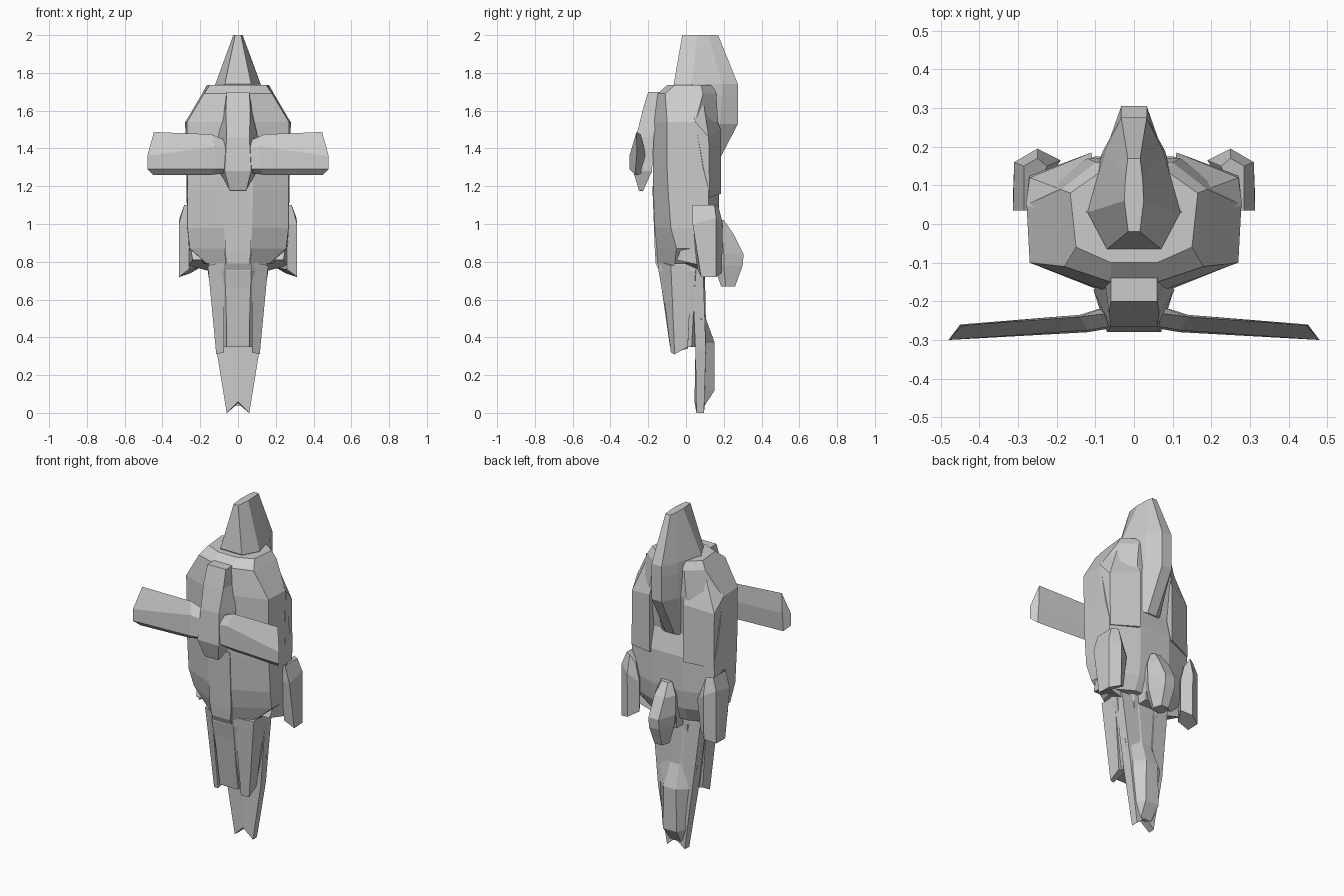
import bpy, bmesh
from mathutils import Vector


def skin(name, rings, mirror=False):
    """Skin equal-sized rings of 3D points, cap both ends."""
    bm = bmesh.new()
    for side in ((1, -1) if mirror else (1,)):
        vs = [[bm.verts.new((x * side, y, z)) for x, y, z in r] for r in rings]
        n = len(vs[0])
        for a, b in zip(vs, vs[1:]):
            for i in range(n):
                j = (i + 1) % n
                bm.faces.new((a[i], a[j], b[j], b[i]))
        bm.faces.new(vs[0])
        bm.faces.new(vs[-1])
    bmesh.ops.remove_doubles(bm, verts=bm.verts, dist=0.0005)
    bmesh.ops.recalc_face_normals(bm, faces=bm.faces)
    me = bpy.data.meshes.new(name)
    bm.to_mesh(me)
    bm.free()
    ob = bpy.data.objects.new(name, me)
    bpy.context.collection.objects.link(ob)
    return ob


def hull_loft(name, sections):
    """Loft (z, half outline) sections, front to back, mirrored over x = 0."""
    rings = []
    for z, half in sections:
        full = list(half) + [(-x, y) for x, y in reversed(half) if x > 0]
        rings.append([(x, y, z) for x, y in full])
    return skin(name, rings)


# Main faceted hull
hull_loft("hull", [
    (1.735, [(.06, -.10), (.15, -.06), (.165, .08), (.08, .14)]),
    (1.69, [(.06, -.15), (.18, -.11), (.19, .09), (.10, .16)]),
    (1.54, [(.075, -.172), (.27, -.10), (.278, .05), (.12, .17)]),
    (1.30, [(.08, -.175), (.268, -.10), (.275, .09), (.11, .14)]),
    (1.18, [(.08, -.173), (.268, -.095), (.272, .12), (.10, .175)]),
    (0.98, [(.075, -.165), (.268, -.08), (.27, .12), (.10, .175)]),
    (0.87, [(.07, -.155), (.255, -.05), (.262, .10), (.10, .16)]),
    (0.79, [(.065, -.15), (.165, -.06), (.20, .07), (.10, .13)]),
])

# Dorsal fin tower, swelling backwards and ending in an overhang
hull_loft("fin_tower", [
    (2.00, [(.015, -.02), (.025, .06), (.022, .12), (.016, .17)]),
    (1.74, [(.07, -.065), (.12, .03), (.075, .19), (.033, .275)]),
    (1.68, [(.07, -.03), (.12, .05), (.08, .19), (.033, .275)]),
    (1.53, [(.07, .0), (.12, .08), (.08, .18), (.033, .275)]),
    (1.29, [(.05, .03), (.09, .10), (.06, .14), (.03, .15)]),
])

# Shoulder blocks at the root of the fin
skin("shoulder_block", [
    [(.10, .10, 1.70), (.19, .09, 1.66), (.20, .02, 1.66), (.12, .03, 1.74)],
    [(.11, .185, 1.50), (.27, .12, 1.46), (.28, .05, 1.54), (.12, .03, 1.54)],
    [(.11, .185, 1.16), (.27, .125, 1.14), (.27, .05, 1.14), (.12, .03, 1.14)],
], True)

# Tapered lower neck and its side rails
hull_loft("lower_neck", [
    (.85, [(.065, -.15), (.15, -.07), (.16, .05), (.08, .10)]),
    (.75, [(.07, -.145), (.155, -.06), (.16, .05), (.08, .10)]),
    (.35, [(.055, -.075), (.09, -.03), (.10, .03), (.06, .07)]),
])
skin("neck_rail", [
    [(.075, -.14, .80), (.16, -.08, .78), (.16, .03, .78), (.08, .03, .80)],
    [(.075, -.08, .32), (.115, -.06, .31), (.115, .01, .35), (.08, .01, .34)],
], True)
hull_loft("chest_panel", [
    (1.20, [(.07, -.178), (.07, -.12)]),
    (.86, [(.07, -.165), (.07, -.10)]),
    (.79, [(.06, -.16), (.06, -.10)]),
    (.75, [(.065, -.142), (.065, -.09)]),
    (.35, [(.06, -.085), (.06, -.03)]),
])

# Beak plate: two prongs at the tip, notch between them
skin("beak_plate", [
    [(x * s, y, z) for x, y, z, s in q] for q in (
        [(0, .03, .78, 1), (.16, .03, .78, 1), (.16, .09, .78, 1), (0, .10, .78, 1)],
        [(0, .05, .34, 1), (.115, .05, .34, 1), (.11, .105, .34, 1), (0, .105, .34, 1)],
        [(0, .045, .06, 1), (.06, .055, .0, 1), (.058, .095, .0, 1), (0, .10, .05, 1)])
], True)
hull_loft("beak_ridge", [
    (.74, [(.13, .06), (.05, .10)]),
    (.50, [(.13, .08), (.03, .105)]),
    (.37, [(.11, .09), (.04, .152)]),
    (.12, [(.07, .09), (.045, .152)]),
    (.04, [(.05, .08), (.035, .10)]),
])

# Front hub and the two wings
hull_loft("wing_hub", [
    (1.70, [(.06, -.20), (.06, -.14)]),
    (1.60, [(.065, -.23), (.075, -.15)]),
    (1.46, [(.06, -.265), (.105, -.17)]),
    (1.28, [(.07, -.28), (.10, -.18)]),
    (1.18, [(.045, -.25), (.045, -.225)]),
    (1.175, [(.04, -.245), (.04, -.23)]),
])
skin("wing", [
    [(.06, -.23, 1.44), (.06, -.265, 1.40), (.06, -.27, 1.29), (.06, -.235, 1.27), (.06, -.21, 1.35)],
    [(.14, -.24, 1.475), (.12, -.275, 1.41), (.12, -.28, 1.29), (.14, -.25, 1.26), (.14, -.235, 1.37)],
    [(.445, -.262, 1.487), (.48, -.30, 1.36), (.48, -.30, 1.29), (.45, -.27, 1.26), (.45, -.26, 1.37)],
], True)

# Side pods wrapping round the rear corners
skin("side_pod", [
    [(.27, .035, 1.10), (.285, .035, 1.10), (.285, .15, 1.10), (.25, .17, 1.10), (.225, .15, 1.05)],
    [(.26, .035, 1.00), (.313, .035, 1.00), (.31, .16, 1.03), (.25, .195, 1.00), (.19, .165, .95)],
    [(.26, .06, .76), (.313, .08, .72), (.31, .16, .72), (.25, .19, .74), (.20, .15, .77)],
], True)

# Rear centre pod
hull_loft("rear_pod", [
    (1.02, [(.025, .16), (.035, .18), (.02, .20)]),
    (.95, [(.04, .14), (.065, .19), (.033, .25)]),
    (.84, [(.045, .13), (.07, .20), (.033, .305)]),
    (.78, [(.04, .15), (.065, .20), (.033, .30)]),
    (.67, [(.025, .185), (.04, .21), (.025, .26)]),
])
hull_loft("rear_pod_mount", [
    (.93, [(.07, .05), (.06, .18)]),
    (.74, [(.05, .05), (.05, .16)]),
])

# Small wedges under the hull sides
skin("under_wedge", [
    [(.15, .0, .93), (.26, .0, .93), (.26, .06, .93), (.15, .06, .93)],
    [(.15, -.05, .81), (.24, -.05, .81), (.26, .08, .78), (.15, .08, .75)],
], True)
